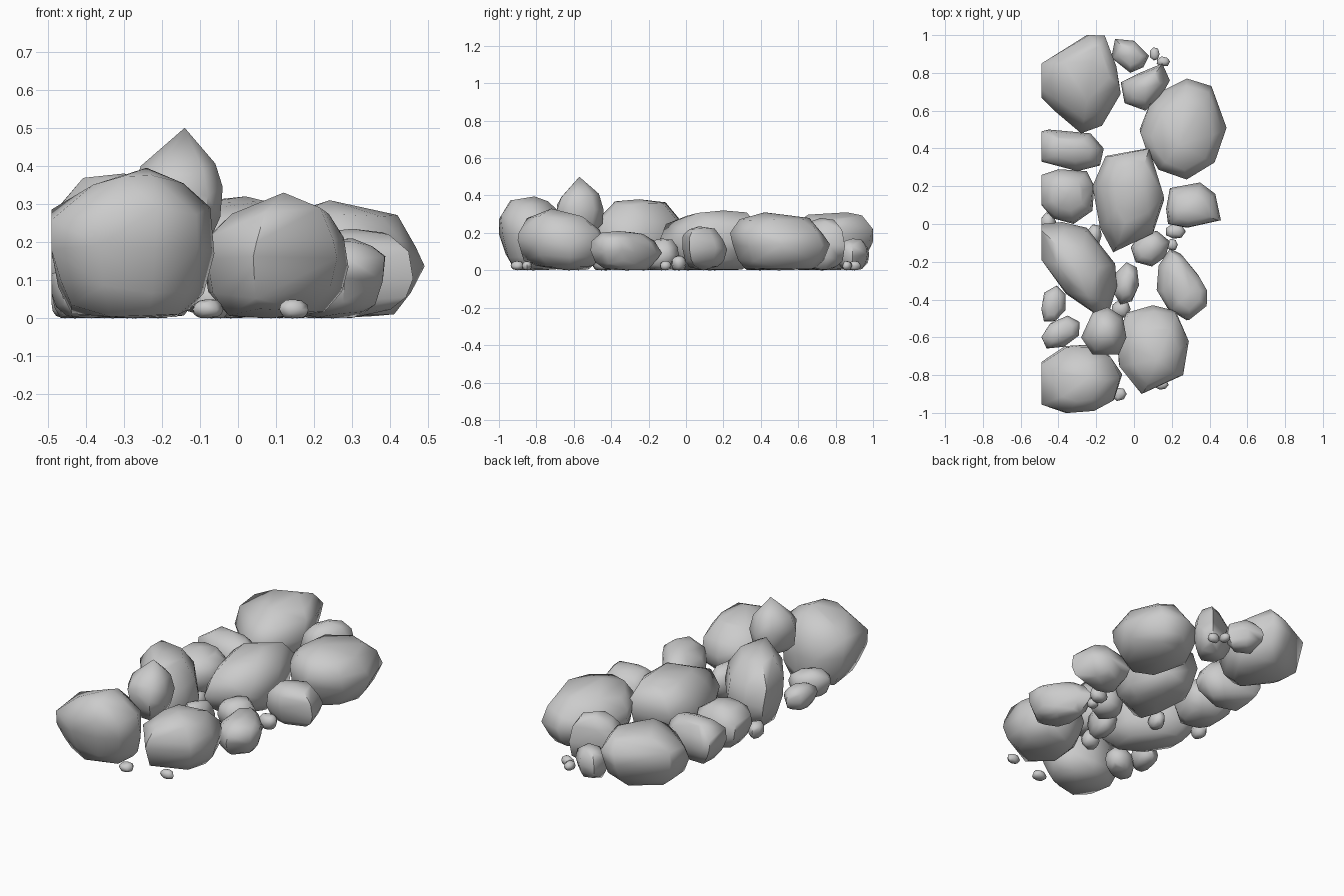
import bpy, bmesh, math, random
from mathutils import Vector

if "Cube" in bpy.data.objects:
    bpy.data.objects.remove(bpy.data.objects["Cube"])

random.seed(4)
WALL = -0.49  # the cluster stops along this plane


def rock(name, outline, h, peak=None, z0=0.0, lean=(0, 0), levels=None):
    """Convex boulder: plan outline swept through scaled rings up to a peak."""
    pts = [Vector(p) for p in outline]
    c = Vector((0, 0))
    for p in pts:
        c += p / len(pts)
    peak = Vector(peak) if peak else c
    levels = levels or [(.05, .62), (.22, .88), (.48, 1), (.74, .9), (.92, .58)]
    bm = bmesh.new()
    for t, s in levels:
        # upper rings drift toward the peak
        base = c + (peak - c) * max(0, t - .5) * 1.3 + Vector(lean) * (t - .5)
        for p in pts:
            q = base + (p - c) * s * (1 if s == 1 else random.uniform(.94, 1.05))
            on_wall = p.x <= WALL + .001 and .3 < t < .82
            x = WALL if on_wall else max(q.x, WALL)
            dz = random.uniform(-.05, .05)
            bm.verts.new((x, max(-1, min(1, q.y)), z0 + h * max(0.01, min(t + dz, .97))))
    bm.verts.new((peak.x, peak.y, z0 + h))
    bm.verts.new((c.x, c.y, z0))
    res = bmesh.ops.convex_hull(bm, input=bm.verts)
    junk = {e for e in res["geom_interior"] + res["geom_unused"] if isinstance(e, bmesh.types.BMVert)}
    bmesh.ops.delete(bm, geom=list(junk), context='VERTS')
    bmesh.ops.remove_doubles(bm, verts=bm.verts, dist=.004)
    bmesh.ops.recalc_face_normals(bm, faces=bm.faces)
    me = bpy.data.meshes.new(name)
    bm.to_mesh(me)
    bm.free()
    ob = bpy.data.objects.new(name, me)
    bpy.context.collection.objects.link(ob)
    bpy.context.view_layer.objects.active = ob
    for o in bpy.context.selected_objects:
        o.select_set(False)
    ob.select_set(True)
    bpy.ops.object.shade_smooth_by_angle(angle=math.radians(60))


def stone(name, x, y, rx, ry, h, turn=0, n=7):
    """Small stone with an irregular oval outline."""
    out = []
    for i in range(n):
        a = 2 * math.pi * i / n
        k = random.uniform(.96, 1.12)
        u, v, t = rx * k * math.cos(a), ry * k * math.sin(a), math.radians(turn)
        out.append((max(WALL, x + u * math.cos(t) - v * math.sin(t)),
                    y + u * math.sin(t) + v * math.cos(t)))
    rock(name, out, h)


# Large boulders, back to front
rock("back_left_boulder", [(-.49, .82), (-.25, 1), (-.16, .98), (-.09, .8), (-.07, .69), (-.17, .52),
                           (-.28, .48), (-.41, .59), (-.49, .67)], .31, (-.22, .86))
rock("back_right_boulder", [(.03, .5), (.1, .68), (.28, .77), (.41, .73), (.49, .51), (.43, .34),
                            (.28, .25), (.13, .3), (.06, .41)], .31, (.24, .42),
     levels=[(.04, .7), (.2, .89), (.45, 1), (.65, .95), (.86, .7)])
rock("centre_boulder", [(-.15, .36), (.07, .4), (.16, .13), (.1, -.05), (-.11, -.15), (-.18, -.02),
                        (-.22, .2)], .32, (.02, .2))
rock("left_boulder", [(-.49, 0), (-.38, .01), (-.25, -.02), (-.1, -.21), (-.09, -.33), (-.13, -.46),
                      (-.2, -.48), (-.36, -.37), (-.42, -.27), (-.49, -.18)], .38, (-.3, -.25),
     levels=[(.04, .66), (.2, .87), (.45, 1), (.7, .9), (.93, .55)])
rock("front_left_boulder", [(-.49, -.73), (-.37, -.64), (-.25, -.63), (-.13, -.69), (-.07, -.8),
                            (-.11, -.93), (-.22, -.98), (-.36, -1), (-.49, -.95)], .395, (-.24, -.81),
     lean=(0, -.06), levels=[(.04, .72), (.2, .88), (.45, .99), (.7, .98), (.9, .55)])
rock("front_right_boulder", [(-.09, -.6), (-.04, -.47), (.1, -.43), (.22, -.46), (.29, -.62),
                             (.26, -.8), (.04, -.9), (-.08, -.74)], .33, (.12, -.72),
     levels=[(.04, .66), (.2, .9), (.45, 1), (.62, .97), (.85, .65)])
# Boulder perched on the front pair
rock("perched_boulder", [(-.28, -.6), (-.22, -.47), (-.14, -.44), (-.06, -.49), (-.04, -.6), (-.08, -.69),
                         (-.22, -.69)], .32, (-.14, -.57), z0=.18,
     levels=[(.04, .6), (.25, .9), (.48, 1), (.68, .85)])

# Medium rocks filling the gaps
rock("back_middle_rock", [(-.1, .98), (0, .97), (.08, .89), (.05, .83), (-.02, .8), (-.12, .88)], .17)
rock("back_inner_rock", [(-.07, .75), (.03, .8), (.15, .85), (.19, .76), (.14, .67), (.06, .6),
                         (-.05, .64)], .28, (.06, .72))
rock("left_back_rock", [(-.49, .49), (-.45, .5), (-.23, .48), (-.16, .4), (-.18, .31), (-.3, .28),
                        (-.49, .33)], .24)
rock("left_middle_rock", [(-.49, .26), (-.4, .29), (-.25, .28), (-.21, .2), (-.22, .07), (-.32, 0),
                          (-.43, .03), (-.49, .1)], .24)
rock("right_rock", [(.17, .08), (.19, .19), (.35, .22), (.43, .16), (.46, .02), (.28, -.02), (.18, 0)],
     .235, (.3, .07))
rock("right_front_rock", [(.19, -.13), (.25, -.16), (.34, -.27), (.38, -.34), (.38, -.43), (.28, -.51),
                          (.18, -.45), (.12, -.35), (.13, -.22)], .21, (.3, -.36))
stone("inner_right_rock", .085, -.13, .1, .09, .17, 20)
stone("inner_front_rock", -.04, -.315, .068, .115, .19, -8)
stone("left_front_rock", -.43, -.43, .068, .1, .13, -20)
stone("left_low_rock", -.385, -.575, .115, .075, .15, 30)

# Pebbles scattered around the feet
pebbles = [(-.455, .01, .04, .05, .09), (.22, -.04, .05, .04, .08), (-.21, -.06, .04, .06, .1),
           (-.07, -.45, .05, .05, .1), (.2, -.11, .03, .03, .05), (-.08, -.9, .04, .035, .05),
           (.145, -.85, .036, .028, .05), (.11, .9, .026, .036, .05), (.155, .86, .036, .026, .05)]
for i, p in enumerate(pebbles):
    stone(f"pebble_{i + 1}", *p)
